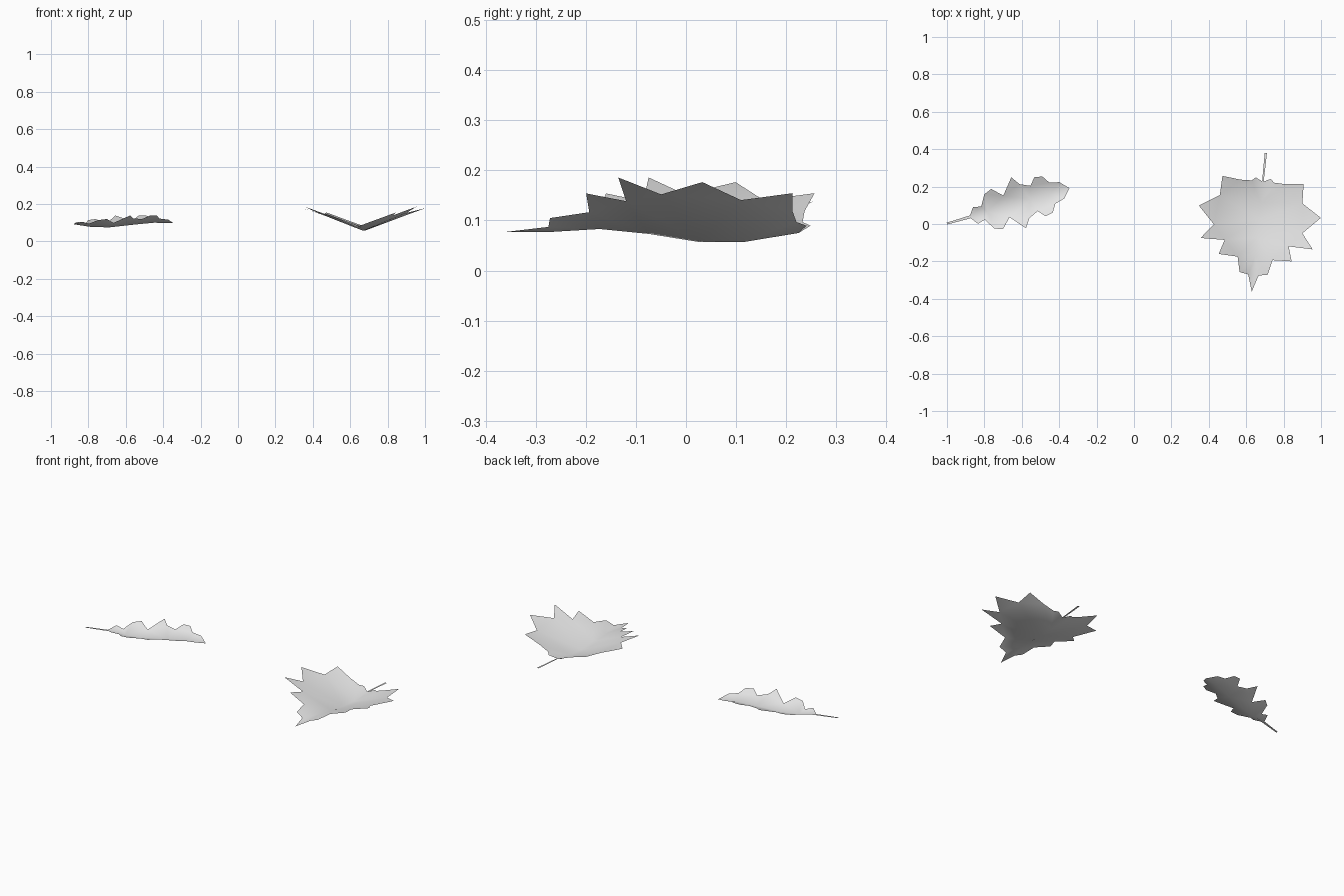
import bpy
import bmesh
from math import radians

cube = bpy.data.objects.get("Cube")
if cube:
    bpy.data.objects.remove(cube, do_unlink=True)

# One pale grey for everything
grey = bpy.data.materials.new("pale_grey")
grey.use_nodes = True
grey.diffuse_color = (0.8, 0.8, 0.8, 1)
grey.node_tree.nodes["Principled BSDF"].inputs["Base Color"].default_value = (0.8, 0.8, 0.8, 1)


def height_along(midrib, v):
    """Height of the midrib at distance v from the leaf base."""
    if v <= midrib[0][0]:
        return midrib[0][1]
    for (v0, z0), (v1, z1) in zip(midrib, midrib[1:]):
        if v <= v1:
            return z0 + (z1 - z0) * (v - v0) / (v1 - v0)
    return midrib[-1][1]


def make_object(name, bm, origin, angle):
    """Turn a bmesh into a smooth object facing up, turned around z."""
    for face in bm.faces:
        face.normal_update()
        if face.normal.z < 0:
            face.normal_flip()
        face.smooth = True
    mesh = bpy.data.meshes.new(name)
    bm.to_mesh(mesh)
    bm.free()
    mesh.materials.append(grey)
    obj = bpy.data.objects.new(name, mesh)
    obj.location = (origin[0], origin[1], 0)
    obj.rotation_euler.z = radians(angle)
    bpy.context.collection.objects.link(obj)
    return obj


def make_leaf(name, origin, angle, midrib, rim, slope):
    """Half a blade filled between midrib and jagged rim, folded up, mirrored."""
    bm = bmesh.new()
    outline = [(0, v) for v, z in midrib] + list(rim)
    verts = [bm.verts.new((u, v, 0)) for u, v in outline]
    bm.faces.new(verts)
    bmesh.ops.triangulate(bm, faces=bm.faces[:])
    for vert in bm.verts:
        vert.co.z = height_along(midrib, vert.co.y) + slope * vert.co.x
    leaf = make_object(name, bm, origin, angle)
    mirror = leaf.modifiers.new("other_half", "MIRROR")
    mirror.use_clip = True
    return leaf


def make_stem(name, origin, angle, length, base_width, tip_width, z):
    """Flat tapered strip running back from the leaf base."""
    bm = bmesh.new()
    corners = [(-base_width, 0.02), (base_width, 0.02), (tip_width, -length), (-tip_width, -length)]
    bm.faces.new([bm.verts.new((u, v, z)) for u, v in corners])
    return make_object(name, bm, origin, angle)


# Broad pointed leaf: rim runs from the tip back to the base
broad_origin, broad_angle = (0.69, 0.235), 174.2
broad_midrib = [(0.01, 0.075), (0.12, 0.057), (0.21, 0.057), (0.31, 0.073),
                (0.41, 0.083), (0.51, 0.077), (0.60, 0.077)]
broad_rim = [(0.028, 0.51), (0.075, 0.502), (0.094, 0.421), (0.196, 0.417),
             (0.172, 0.339), (0.301, 0.342), (0.238, 0.262), (0.328, 0.17),
             (0.222, 0.103), (0.218, 0), (0.12, 0.01), (0.06, 0.008), (0.04, -0.01)]
make_leaf("broad_leaf", broad_origin, broad_angle, broad_midrib, broad_rim, 0.365)
make_stem("broad_leaf_stem", broad_origin, broad_angle, 0.145, 0.004, 0.006, 0.073)

# Narrow lobed leaf
narrow_origin, narrow_angle = (-0.88, 0.037), -73.9
narrow_midrib = [(0, 0.092), (0.1, 0.077), (0.2, 0.075), (0.34, 0.09),
                 (0.45, 0.1), (0.557, 0.097)]
narrow_rim = [(0.046, 0.514), (0.058, 0.462), (0.1, 0.435), (0.109, 0.393),
              (0.07, 0.36), (0.095, 0.306), (0.142, 0.274), (0.06, 0.206),
              (0.112, 0.154), (0.095, 0.11), (0.036, 0.076), (0.047, 0.034)]
make_leaf("narrow_leaf", narrow_origin, narrow_angle, narrow_midrib, narrow_rim, 0.39)
make_stem("narrow_leaf_stem", narrow_origin, narrow_angle, 0.125, 0.008, 0.005, 0.09)
